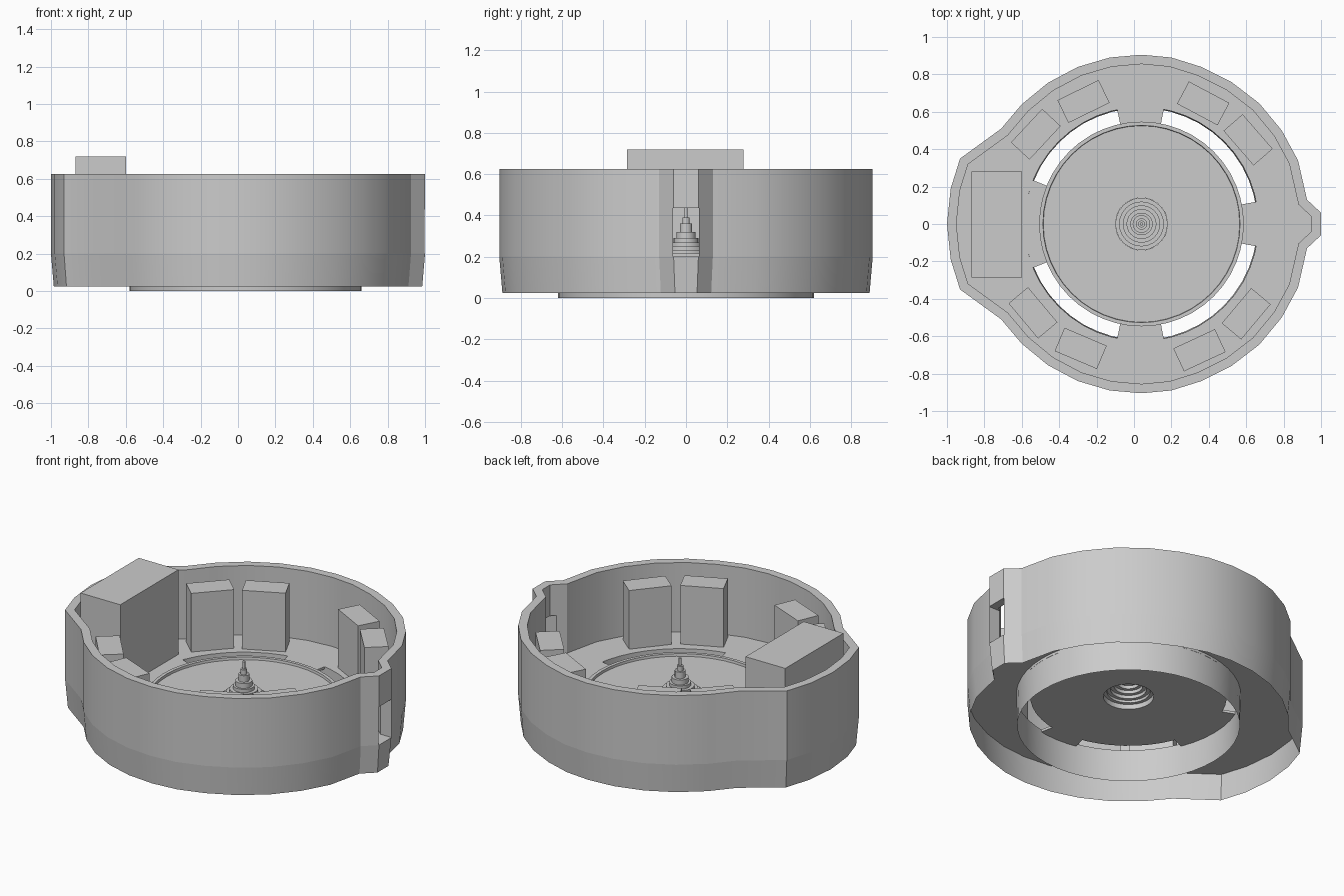
import bpy, bmesh, math
from mathutils import Vector, Matrix

if "Cube" in bpy.data.objects:
    bpy.data.objects.remove(bpy.data.objects["Cube"])

CX = 0.04      # centre of the round parts
FLOOR = 0.2


def finish(bm, name, smooth=True):
    bmesh.ops.recalc_face_normals(bm, faces=bm.faces)
    me = bpy.data.meshes.new(name)
    bm.to_mesh(me)
    bm.free()
    ob = bpy.data.objects.new(name, me)
    bpy.context.collection.objects.link(ob)
    if smooth:
        bpy.ops.object.select_all(action='DESELECT')
        bpy.context.view_layer.objects.active = ob
        ob.select_set(True)
        bpy.ops.object.shade_smooth_by_angle(angle=math.radians(28))
    return ob


def loft(name, loops, closed=False):
    bm = bmesh.new()
    rings = [[bm.verts.new((p[0], p[1], z)) for p in pts] for pts, z in loops]
    pairs = list(zip(rings, rings[1:]))
    if closed:
        pairs.append((rings[-1], rings[0]))
    for a, b in pairs:
        n = len(a)
        for i in range(n):
            j = (i + 1) % n
            bm.faces.new((a[i], a[j], b[j], b[i]))
    return finish(bm, name)


def circle(r, n=48):
    return [(CX + r * math.cos(2 * math.pi * i / n), r * math.sin(2 * math.pi * i / n)) for i in range(n)]


def lathe(name, profile, closed=False, n=48):
    return loft(name, [(circle(r, n), z) for r, z in profile], closed)


def inset(pts, d):
    out = []
    n = len(pts)
    for i in range(n):
        p0, p, p1 = (Vector(pts[k % n]) for k in (i - 1, i, i + 1))
        e0, e1 = (p - p0).normalized(), (p1 - p).normalized()
        n0, n1 = Vector((-e0.y, e0.x)), Vector((-e1.y, e1.x))
        m = (n0 + n1).normalized()
        out.append(p + m * (d / max(0.5, m.dot(n0))))
    return out


def box(name, x, y, sx, sy, z0, z1, ang=0):
    bm = bmesh.new()
    bmesh.ops.create_cube(bm, size=1)
    bm.transform(Matrix.Translation((x, y, (z0 + z1) / 2)) @ Matrix.Rotation(ang, 4, 'Z')
                 @ Matrix.Diagonal((sx, sy, z1 - z0, 1)))
    return finish(bm, name, False)


# Body outline: upper half, mirrored in y
half = [(1, .06), (.925, .13), (.877, .34), (.79, .5), (.67, .645), (.52, .76), (.36, .84),
        (.2, .89), (.04, .905), (-.13, .89), (-.3, .84), (-.46, .755), (-.6, .64),
        (-.71, .51), (-.93, .35), (-.98, .19)]
outline = half + [(-1, 0)] + [(x, -y) for x, y in reversed(half)]
inner = inset(outline, 0.05)

# Outer wall with window cut in the nose
wall = loft("outer_wall", [(outline, FLOOR), (outline, .625), (inner, .625), (inner, FLOOR)], True)
cutter = box("window_cutter", .97, 0, .3, .124, .15, .435)
mod = wall.modifiers.new("window", 'BOOLEAN')
mod.object, mod.operation, mod.solver = cutter, 'DIFFERENCE', 'EXACT'
bpy.context.view_layer.objects.active = wall
bpy.ops.object.modifier_apply(modifier=mod.name)
bpy.data.objects.remove(cutter)

# Tapered skirt and base ring (thin sheets)
loft("lower_skirt", [(inset(outline, .015), .025), (outline, FLOOR)])
lathe("base_ring", [(.62, 0), (.625, FLOOR)])

# Floor plate with round hole
bm = bmesh.new()
for pts in (outline, circle(.625)):
    vs = [bm.verts.new((p[0], p[1], FLOOR)) for p in pts]
    for i in range(len(vs)):
        bm.edges.new((vs[i - 1], vs[i]))
bmesh.ops.triangle_fill(bm, use_beauty=True, edges=bm.edges[:])
floor = finish(bm, "floor_plate", False)

# Bridges between floor and disk
for k, (a0, a1) in enumerate([(-11, 11), (79, 102), (158, 202), (258, 281)]):
    bm = bmesh.new()
    n = 6
    cols = []
    for i in range(n + 1):
        a = math.radians(a0 + (a1 - a0) * i / n)
        cols.append([bm.verts.new((CX + r * math.cos(a), r * math.sin(a), z))
                     for r, z in ((.54, FLOOR), (.625, FLOOR), (.625, .185), (.54, .185))])
    for a, b in zip(cols, cols[1:]):
        for i in range(4):
            j = (i + 1) % 4
            bm.faces.new((a[i], a[j], b[j], b[i]))
    bm.faces.new(cols[0])
    bm.faces.new(cols[-1])
    finish(bm, f"bridge_{k}", False)

# Central disk with raised rim
lathe("central_disk", [(.14, FLOOR), (.525, FLOOR), (.527, .215), (.547, .215), (.547, .185), (.14, .185)], True)

# Hollow stepped spire
tiers = [(.14, .215), (.12, .23), (.1, .25), (.08, .27), (.06, .29), (.047, .32),
         (.03, .36), (.018, .39), (.008, .435)]
prof, z = [], .185
for r, top in tiers:
    prof += [(r, z), (r, top)]
    z = top
lathe("stepped_spire", prof + [(.0005, z)], n=24)

# Inner blocks
box("large_block", -.735, -.003, .27, .565, FLOOR, .72)
for k, (x, y, deg) in enumerate([(-.27, .655, 26), (-.525, .48, 47), (.37, .645, -28), (.61, .45, -49),
                                 (-.285, -.665, -23), (-.54, -.475, -50), (.35, -.675, 25), (.6, -.48, 50)]):
    box(f"small_block_{k}", x, y, .245, .135, FLOOR, .56, math.radians(deg))
